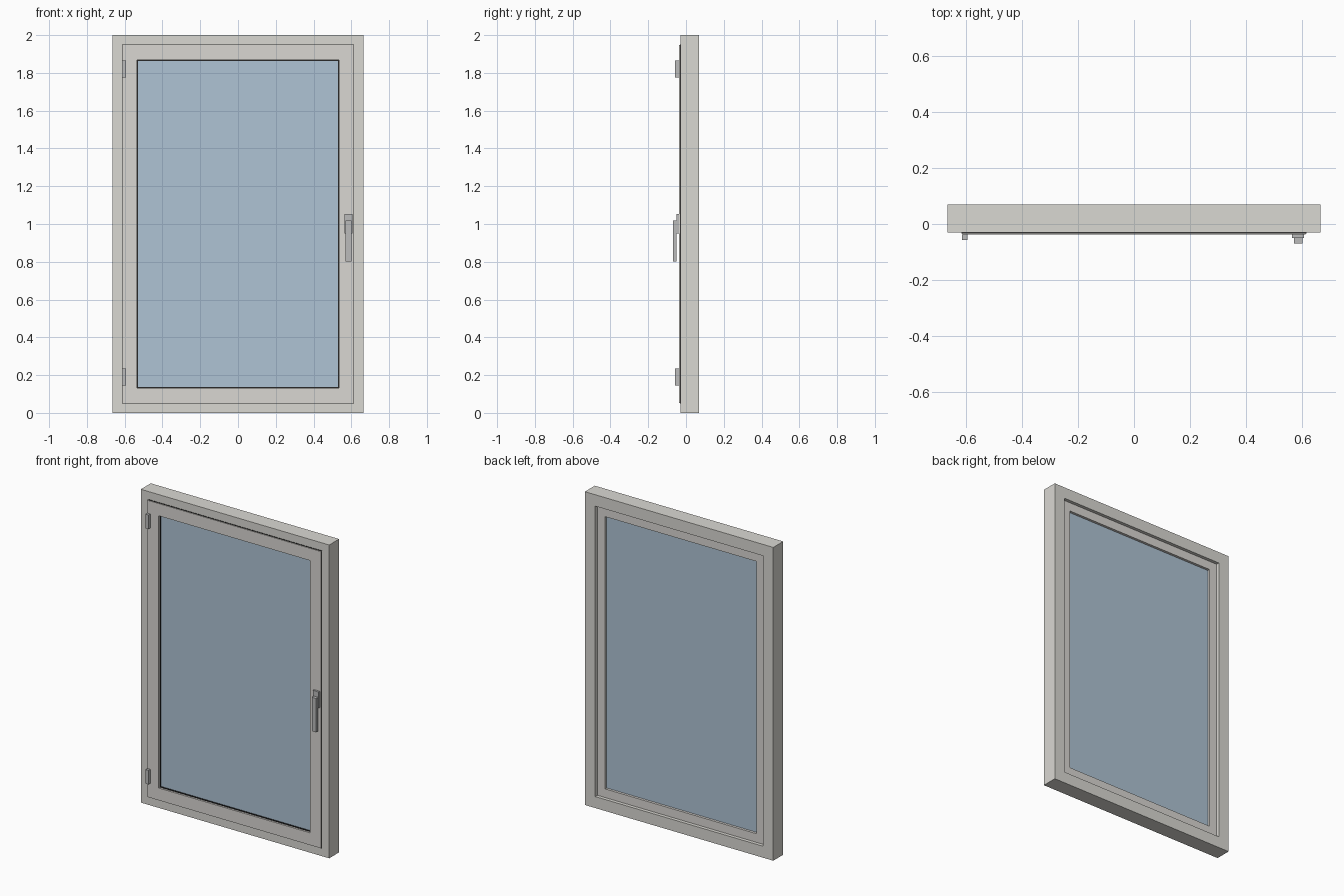
import bpy, bmesh

if "Cube" in bpy.data.objects:
    bpy.data.objects.remove(bpy.data.objects["Cube"])

HALF_W, HEIGHT = 0.665, 2.0


def material(name, rgb):
    m = bpy.data.materials.new(name)
    m.diffuse_color = (*rgb, 1)
    m.use_nodes = True
    m.node_tree.nodes["Principled BSDF"].inputs["Base Color"].default_value = m.diffuse_color
    return m


FRAME = material("painted_frame", (0.70, 0.69, 0.65))
SASH = material("painted_sash", (0.70, 0.68, 0.65))
GLASS = material("blue_glass", (0.43, 0.55, 0.66))
METAL = material("metal", (0.5, 0.5, 0.5))
RUBBER = material("rubber", (0.02, 0.02, 0.02))


def add_object(name, bm, mat):
    bmesh.ops.recalc_face_normals(bm, faces=bm.faces)
    mesh = bpy.data.meshes.new(name)
    bm.to_mesh(mesh)
    bm.free()
    mesh.materials.append(mat)
    obj = bpy.data.objects.new(name, mesh)
    bpy.context.collection.objects.link(obj)
    return obj


def ring(name, profile, mat):
    """Sweep a closed (inset, y) profile around the window rectangle."""
    bm = bmesh.new()
    corners = []
    for sx, top in ((-1, 0), (1, 0), (1, 1), (-1, 1)):
        corners.append([bm.verts.new((sx * (HALF_W - i), y, HEIGHT - i if top else i))
                        for i, y in profile])
    n = len(profile)
    for c in range(4):
        a, b = corners[c], corners[(c + 1) % 4]
        for k in range(n):
            j = (k + 1) % n
            bm.faces.new((a[k], b[k], b[j], a[j]))
    return add_object(name, bm, mat)


def box(name, x, y, z, mat):
    """Box from (min, max) ranges."""
    bm = bmesh.new()
    bmesh.ops.create_cube(bm, size=1)
    for v in bm.verts:
        v.co = [r[0] if c < 0 else r[1] for c, r in zip(v.co, (x, y, z))]
    return add_object(name, bm, mat)


def rect(i0, i1, y0, y1):
    return [(i0, y0), (i1, y0), (i1, y1), (i0, y1)]


# Fixed outer frame
ring("outer_frame", rect(0, 0.073, -0.03, 0.07), FRAME)

# Opening sash: front flange overlaps the frame, body sits inside it
ring("sash", [(0.053, -0.038), (0.131, -0.038), (0.131, 0.053),
              (0.076, 0.053), (0.076, -0.03), (0.053, -0.03)], SASH)

# Rubber seals
ring("sash_seal", rect(0.050, 0.060, -0.033, -0.029), RUBBER)
ring("glazing_seal", rect(0.128, 0.136, -0.026, -0.018), RUBBER)

# Glazing unit
g = 0.125
box("glass", (-HALF_W + g, HALF_W - g), (-0.02, 0.037), (g, HEIGHT - g), GLASS)

# Hinges
for label, z in (("lower", 0.19), ("upper", 1.82)):
    box(label + "_hinge", (-0.613, -0.593), (-0.057, -0.037), (z - 0.045, z + 0.045), METAL)

# Handle
box("handle_plate", (0.563, 0.605), (-0.05, -0.037), (0.95, 1.053), METAL)
box("handle_lever", (0.570, 0.600), (-0.07, -0.05), (0.802, 1.018), METAL)
